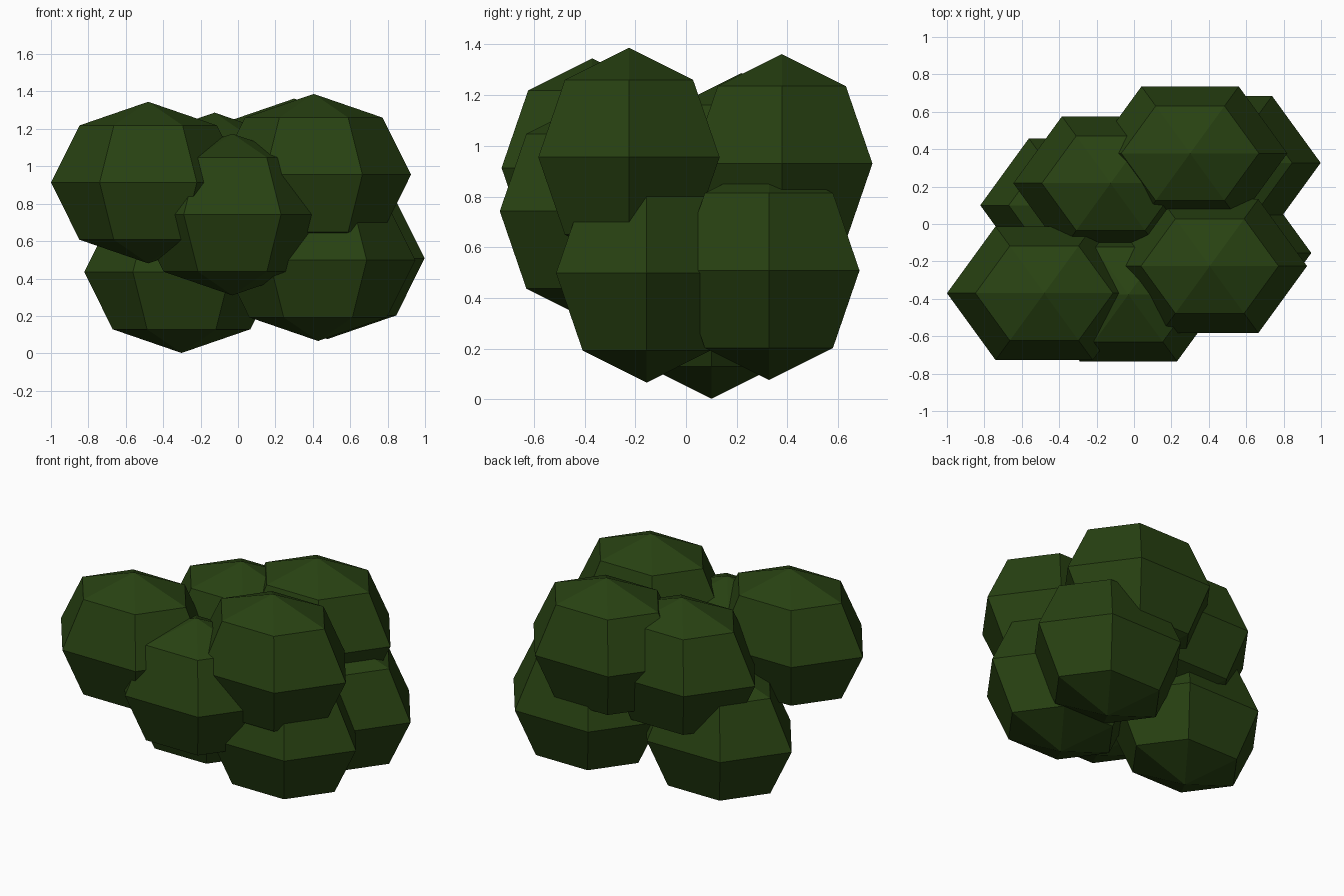
import bpy, bmesh
from math import sin, cos, pi

if "Cube" in bpy.data.objects:
    bpy.data.objects.remove(bpy.data.objects["Cube"])

leaf = bpy.data.materials.new("dark leaf green")
leaf.diffuse_color = (0.021, 0.054, 0.006, 1)
leaf.use_nodes = True
leaf.node_tree.nodes["Principled BSDF"].inputs["Base Color"].default_value = leaf.diffuse_color

RADII = (0.52, 0.413, 0.432)   # shared clump half-sizes
SIDES = 6


def clump(name, centre):
    """Six-sided, four-band faceted ball with corners along x."""
    bm = bmesh.new()
    top = bm.verts.new((0, 0, RADII[2]))
    bottom = bm.verts.new((0, 0, -RADII[2]))
    rings = []
    for lat in (pi / 4, 0, -pi / 4):
        rings.append([bm.verts.new((RADII[0] * cos(lat) * cos(2 * pi * i / SIDES),
                                    RADII[1] * cos(lat) * sin(2 * pi * i / SIDES),
                                    RADII[2] * sin(lat))) for i in range(SIDES)])
    for i in range(SIDES):
        j = (i + 1) % SIDES
        bm.faces.new((top, rings[0][i], rings[0][j]))
        bm.faces.new((bottom, rings[2][j], rings[2][i]))
        for upper, lower in zip(rings, rings[1:]):
            bm.faces.new((upper[i], lower[i], lower[j], upper[j]))
    bmesh.ops.recalc_face_normals(bm, faces=bm.faces)
    mesh = bpy.data.meshes.new(name)
    bm.to_mesh(mesh)
    bm.free()
    mesh.materials.append(leaf)
    obj = bpy.data.objects.new(name, mesh)
    obj.location = centre
    bpy.context.collection.objects.link(obj)


# Upper foliage
clump("leaf_clump_upper_left", (-0.48, -0.37, 0.913))
clump("leaf_clump_upper_right", (0.405, -0.225, 0.955))
clump("leaf_clump_upper_back", (0.30, 0.378, 0.93))
clump("leaf_clump_upper_middle", (-0.125, 0.218, 0.855))
# Lower foliage
clump("leaf_clump_front", (-0.03, -0.377, 0.742))
clump("leaf_clump_bottom_left", (-0.302, 0.10, 0.434))
clump("leaf_clump_bottom_right", (0.428, -0.155, 0.498))
clump("leaf_clump_bottom_back", (0.478, 0.327, 0.508))
